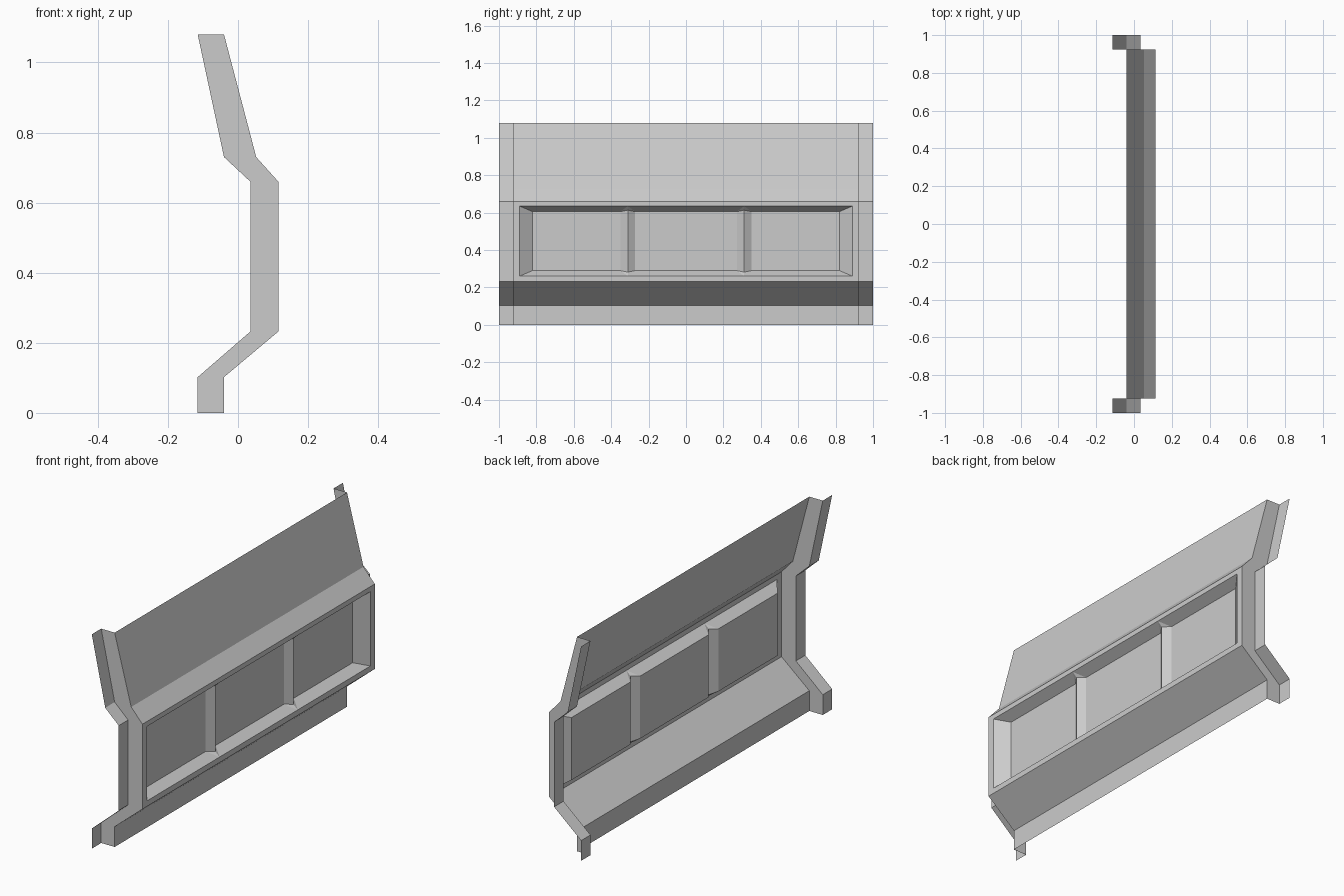
import bpy

if "Cube" in bpy.data.objects:
    bpy.data.objects.remove(bpy.data.objects["Cube"])

# Profiles (x, z) of the raised face and of the set-back side flanges
FACE = [(-.04, 0), (-.04, .102), (.115, .232), (.115, .66), (.052, .73), (-.04, 1.08)]
BACK = [(-.115, 0), (-.115, .102), (.035, .232), (.035, .66), (-.04, .73), (-.115, 1.08)]
Y_IN, Y_OUT = .925, 1.0


def make_object(name, quads):
    """Make a mesh from a list of corner loops, sharing equal corners."""
    index, faces = {}, []
    for quad in quads:
        faces.append([index.setdefault(tuple(round(c, 5) for c in p), len(index))
                      for p in quad])
    mesh = bpy.data.meshes.new(name)
    mesh.from_pydata(list(index), [], faces)
    mesh.update()
    obj = bpy.data.objects.new(name, mesh)
    bpy.context.collection.objects.link(obj)
    return obj


def strip(a, b, ya, yb):
    """Quads between profile a at ya and profile b at yb (ya < yb faces +x)."""
    return [[(a[i][0], ya, a[i][1]), (b[i][0], yb, b[i][1]),
             (b[i + 1][0], yb, b[i + 1][1]), (a[i + 1][0], ya, a[i + 1][1])]
            for i in range(len(a) - 1)]


# Lower and upper sloping panels
make_object("lower_panel", strip(FACE[:3], FACE[:3], -Y_IN, Y_IN))
make_object("upper_panel", strip(FACE[3:], FACE[3:], -Y_IN, Y_IN))

# Side returns and flanges at both ends
make_object("left_flange", strip(BACK, BACK, -Y_OUT, -Y_IN) + strip(BACK, FACE, -Y_IN, -Y_IN))
make_object("right_flange", strip(BACK, BACK, Y_IN, Y_OUT) + strip(FACE, BACK, Y_IN, Y_IN))

# Flat frame around the recess
XF, XR, XM = .115, .065, .091          # face, recess floor, mullion ridge
RIM_Y, RIM_Z = .89, (.26, .635)
FLOOR_Z = (.29, .605)
RIDGE_Z = (.282, .613)


def rect(x, y0, y1, z0, z1):
    return [(x, y0, z0), (x, y1, z0), (x, y1, z1), (x, y0, z1)]


outer = rect(XF, -Y_IN, Y_IN, .232, .66)
inner = rect(XF, -RIM_Y, RIM_Y, *RIM_Z)
make_object("recess_frame", [[outer[i], outer[(i + 1) % 4], inner[(i + 1) % 4], inner[i]]
                             for i in range(4)])

# Three recessed bays with sloping edges
bays = []
rims = [-RIM_Y, -.311, .311, RIM_Y]
floors = [(-.82, -.351), (-.272, .272), (.351, .82)]
for k, (y0, y1) in enumerate(floors):
    floor = rect(XR, y0, y1, *FLOOR_Z)
    rim = rect(XF, rims[k], rims[k + 1], *RIM_Z)
    bays += [floor,
             [rim[0], rim[1], floor[1], floor[0]],
             [rim[2], rim[3], floor[3], floor[2]]]
bays.append([(XF, -RIM_Y, RIM_Z[0]), (XR, -.82, FLOOR_Z[0]),
             (XR, -.82, FLOOR_Z[1]), (XF, -RIM_Y, RIM_Z[1])])
bays.append([(XR, .82, FLOOR_Z[0]), (XF, RIM_Y, RIM_Z[0]),
             (XF, RIM_Y, RIM_Z[1]), (XR, .82, FLOOR_Z[1])])
make_object("recess_bays", bays)

# Ridged mullions between the bays
for k, name in enumerate(("left_mullion", "right_mullion")):
    ya, ym, yb = floors[k][1], rims[k + 1], floors[k + 1][0]
    a0, a1 = [(XR, ya, z) for z in FLOOR_Z]
    b0, b1 = [(XR, yb, z) for z in FLOOR_Z]
    m0, m1 = [(XM, ym, z) for z in RIDGE_Z]
    r0, r1 = [(XF, ym, z) for z in RIM_Z]
    make_object(name, [[a0, m0, m1, a1], [m0, b0, b1, m1],
                       [r0, m0, a0], [r0, b0, m0], [r1, a1, m1], [r1, m1, b1]])
